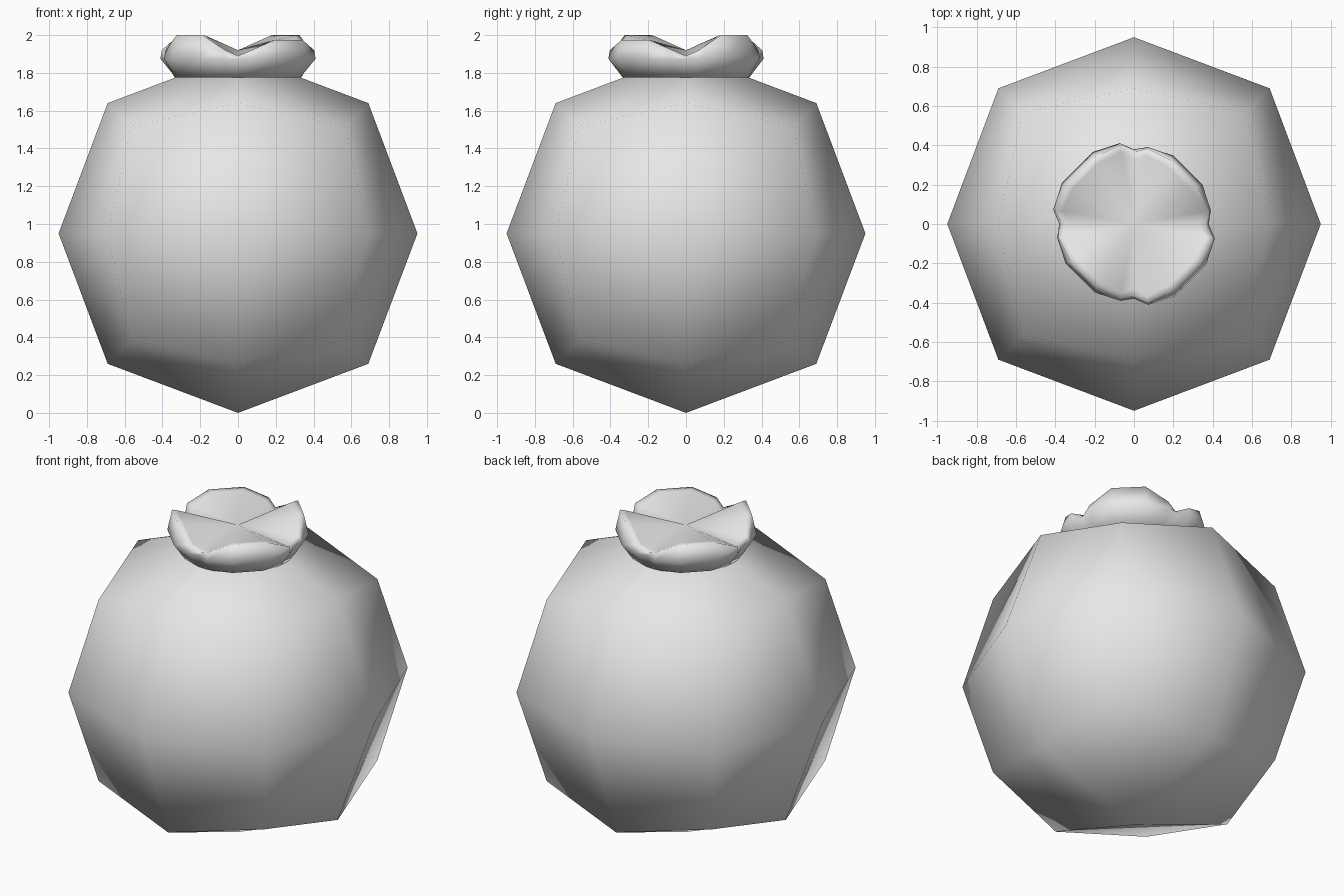
import bpy, bmesh
from math import radians, cos, sin
from mathutils import Vector

cube = bpy.data.objects.get("Cube")
if cube:
    bpy.data.objects.remove(cube, do_unlink=True)

grey = bpy.data.materials.new("light_grey")
grey.use_nodes = True
tone = (0.8, 0.8, 0.8, 1)
grey.diffuse_color = tone
grey.node_tree.nodes["Principled BSDF"].inputs["Base Color"].default_value = tone


def finish(bm, name):
    mesh = bpy.data.meshes.new(name)
    bm.to_mesh(mesh)
    bm.free()
    mesh.materials.append(grey)
    mesh.polygons.foreach_set("use_smooth", [True] * len(mesh.polygons))
    obj = bpy.data.objects.new(name, mesh)
    bpy.context.collection.objects.link(obj)
    return obj


# Fruit body: a cube divided once and rounded, radius set by point type
FACE, EDGE, CORNER = 0.95, 0.69, 0.567
REACH = {1: FACE, 2: EDGE, 3: CORNER}
bm = bmesh.new()
points = {}


def point(key):
    if key not in points:
        reach = REACH[sum(map(abs, key))]
        points[key] = bm.verts.new(Vector(key) * reach + Vector((0, 0, FACE)))
    return points[key]


for sx in (-1, 1):
    for sy in (-1, 1):
        for sz in (-1, 1):
            corner = (sx, sy, sz)
            for axis in range(3):
                a, b = (axis + 1) % 3, (axis + 2) % 3
                face = tuple(s if i == axis else 0 for i, s in enumerate(corner))
                edge_a = tuple(0 if i == b else s for i, s in enumerate(corner))
                edge_b = tuple(0 if i == a else s for i, s in enumerate(corner))
                # every quad starts at an edge point, so it folds edge to edge
                loop = [edge_a, corner, edge_b, face]
                if sx * sy * sz < 0:
                    loop = [edge_a, face, edge_b, corner]
                bm.faces.new([point(k) for k in loop])
finish(bm, "fruit_body")

# Leafy crown: four petals, alternating tall and wide, with notches between
ANGLES = (0, 10, 30, 60, 80)
RIM_R = (0.365, 0.39, 0.375, 0.375, 0.39)
MID_R = (0.38, 0.405, 0.41, 0.41, 0.405)
RIM_Z = (1.89, 1.92, 2.0, 2.0, 1.92)
bm = bmesh.new()
rings = [[], [], [], []]
for petal in range(4):
    wide = petal % 2
    for i, ang in enumerate(ANGLES):
        t = radians(90 * petal + ang)
        grow = (1.03 if wide else 0.98) if i else 1
        rim_z = RIM_Z[i] - (0.025 if wide and i in (2, 3) else 0)
        rim_r = RIM_R[i] * (1.05 if wide and i else 1)
        profile = ((0.335, 1.775), (MID_R[i] * grow, 1.875),
                   (rim_r, rim_z), (rim_r - 0.035, rim_z - 0.004))
        for ring, (r, z) in zip(rings, profile):
            ring.append(bm.verts.new((r * cos(t), r * sin(t), z)))
count = len(rings[0])
for low, high in zip(rings, rings[1:]):
    for i in range(count):
        j = (i + 1) % count
        bm.faces.new((low[i], low[j], high[j], high[i]))
bm.faces.new(rings[0][::-1])
middle = bm.verts.new((0, 0, 1.92))
for i in range(count):
    bm.faces.new((rings[-1][i], rings[-1][(i + 1) % count], middle))
finish(bm, "leafy_crown")
